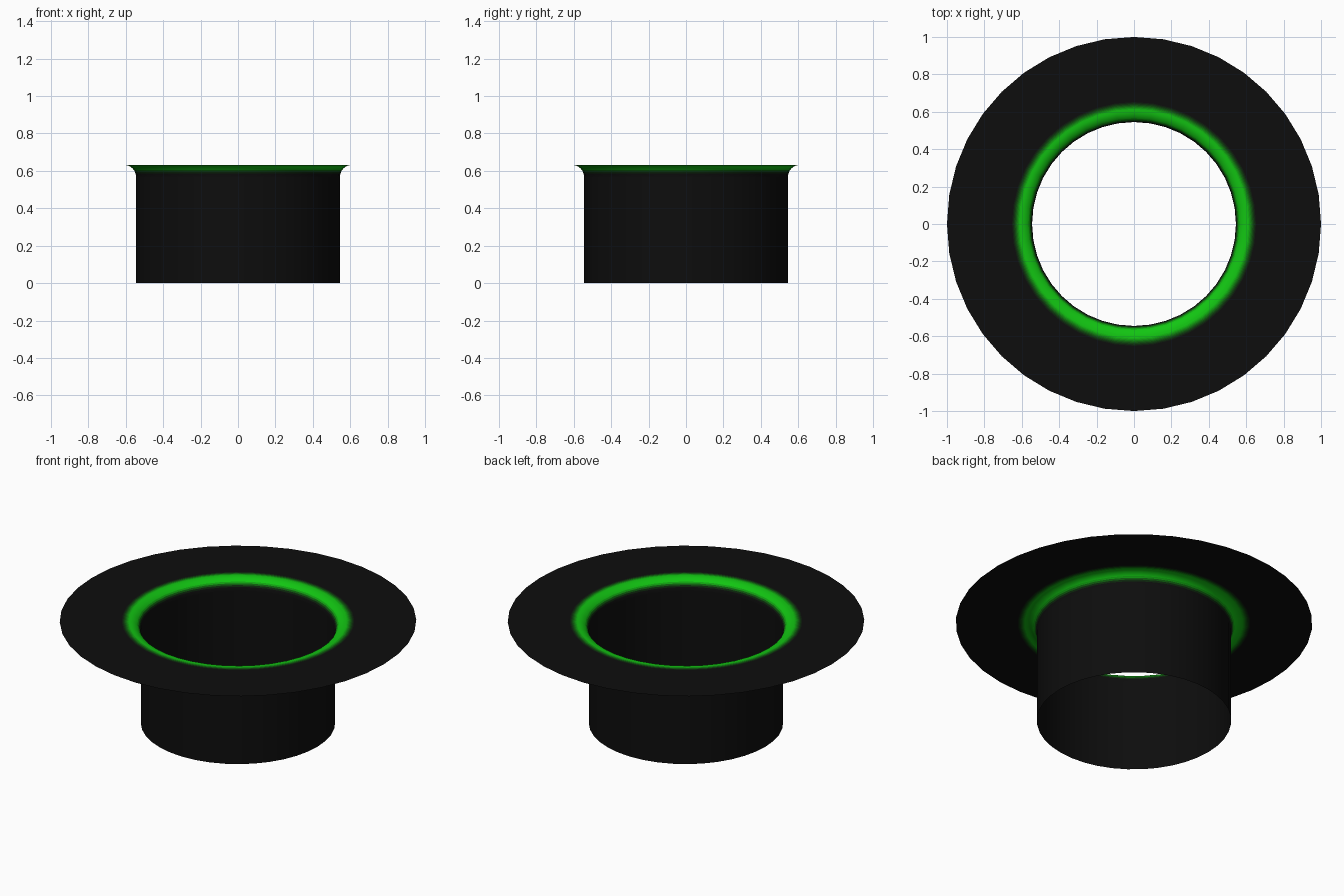
import bpy, bmesh, math

if "Cube" in bpy.data.objects:
    bpy.data.objects.remove(bpy.data.objects["Cube"])

SIDES = 40
TOP = 0.632          # brim height
R_TUBE = 0.545       # crown radius
R_FIL = 0.065        # flare radius
BLACK = (0.004, 0.004, 0.004)
GREEN = (0.006, 0.56, 0.006)


def material(amount):
    """Black to green blend, shared by name."""
    name = f"felt_green_{round(amount * 100)}"
    mat = bpy.data.materials.get(name)
    if not mat:
        mat = bpy.data.materials.new(name)
        mat.diffuse_color = [b + (g - b) * amount for b, g in zip(BLACK, GREEN)] + [1]
        mat.use_nodes = True
        mat.node_tree.nodes["Principled BSDF"].inputs["Base Color"].default_value = mat.diffuse_color
    return mat


def lathe(name, profile, blends):
    """Revolve (radius, z) points; one colour blend per profile segment."""
    bm = bmesh.new()
    rings = []
    for r, z in profile:
        rings.append([bm.verts.new((r * math.cos(a), r * math.sin(a), z))
                      for a in (2 * math.pi * i / SIDES for i in range(SIDES))])
    for k, (low, high) in enumerate(zip(rings, rings[1:])):
        for i in range(SIDES):
            j = (i + 1) % SIDES
            face = bm.faces.new((low[i], low[j], high[j], high[i]))
            face.material_index = k
            face.smooth = True
    mesh = bpy.data.meshes.new(name)
    bm.to_mesh(mesh)
    bm.free()
    for b in blends:
        mesh.materials.append(material(b))
    obj = bpy.data.objects.new(name, mesh)
    bpy.context.collection.objects.link(obj)
    return obj


# Open crown tube
lathe("crown", [(R_TUBE, 0), (R_TUBE, TOP - R_FIL)], [0])

# Curved flare, fading from black to green
N = 10
flare = [(R_TUBE + R_FIL * (1 - math.cos(t)), TOP - R_FIL * (1 - math.sin(t)))
         for t in (math.pi / 2 * i / N for i in range(N + 1))]
lathe("hat_band", flare, [0, 0, 0.03, 0.2, 0.65, 1, 1, 1, 1, 1])

# Flat brim, with the green fading out near the flare
inner = R_TUBE + R_FIL
fade = [0.9, 0.65, 0.42, 0.24, 0.12, 0.05, 0.015]
brim = [(inner + 0.006 * i, TOP) for i in range(len(fade) + 1)] + [(1.0, TOP)]
lathe("brim", brim, fade + [0])
